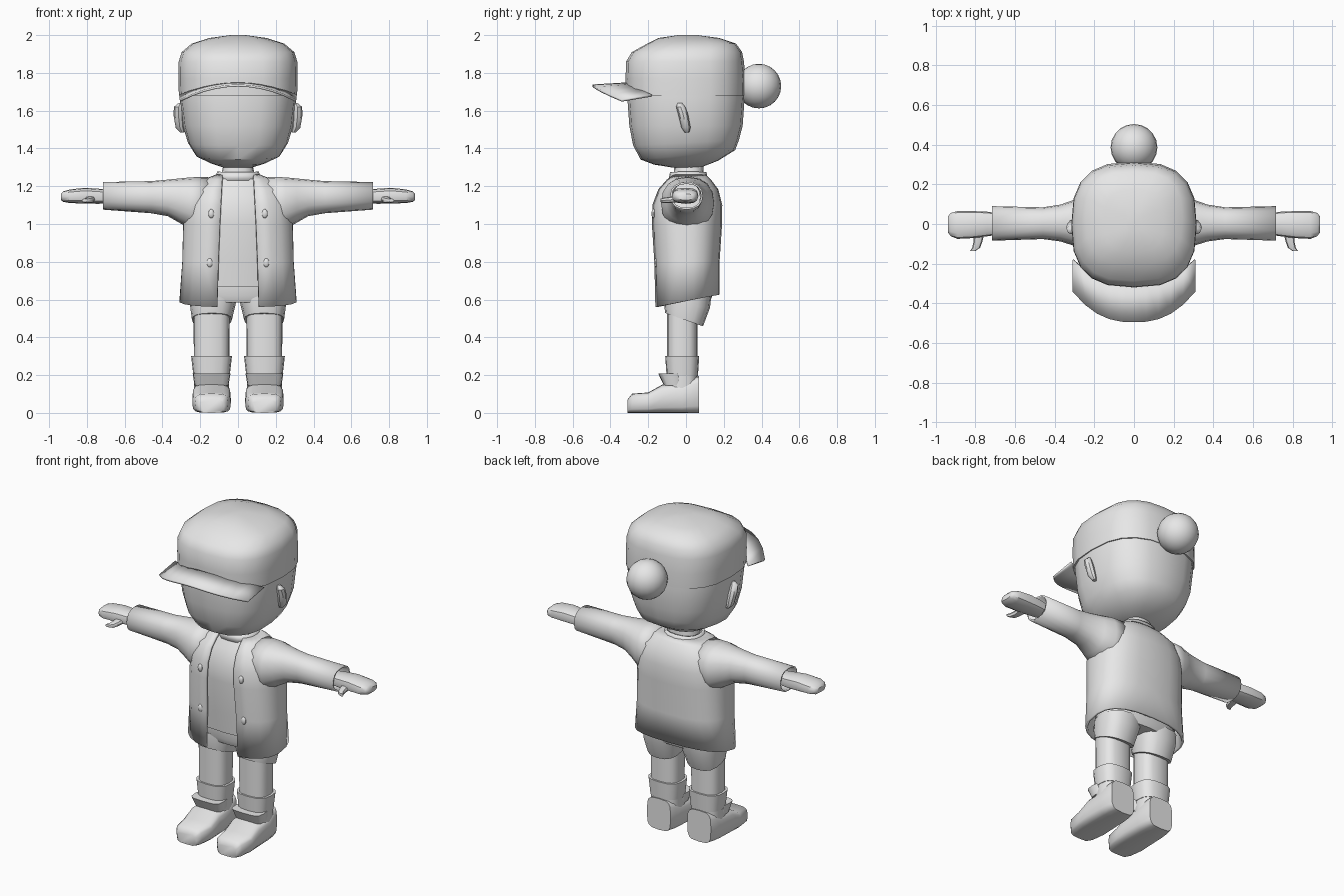
import bpy, bmesh
from math import sin, cos, pi, radians, copysign

if "Cube" in bpy.data.objects:
    bpy.data.objects.remove(bpy.data.objects["Cube"])

# One plain material for the whole figure
GREY = (0.8, 0.8, 0.8, 1)
grey = bpy.data.materials.new("plain_grey")
grey.use_nodes = True
grey.diffuse_color = GREY
grey.node_tree.nodes["Principled BSDF"].inputs["Base Color"].default_value = GREY


def finish(name, bm, mirror=False, thickness=0, angle=40, closed=True):
    """Turn a bmesh into a smooth shaded object."""
    if closed:
        bmesh.ops.recalc_face_normals(bm, faces=bm.faces)
    mesh = bpy.data.meshes.new(name)
    bm.to_mesh(mesh)
    bm.free()
    mesh.materials.append(grey)
    obj = bpy.data.objects.new(name, mesh)
    bpy.context.collection.objects.link(obj)
    bpy.ops.object.select_all(action='DESELECT')
    obj.select_set(True)
    bpy.context.view_layer.objects.active = obj
    bpy.ops.object.shade_smooth_by_angle(angle=radians(angle))
    if mirror:
        obj.modifiers.new("mirror", 'MIRROR')
    if thickness:
        solid = obj.modifiers.new("thickness", 'SOLIDIFY')
        solid.thickness = thickness
        solid.offset = 0
    return obj


def rounded(value, power):
    return copysign(abs(value) ** (2 / power), value)


def bridge(bm, rows, wrap):
    for low, high in zip(rows, rows[1:]):
        count = len(low)
        for i in range(count if wrap else count - 1):
            j = (i + 1) % count
            bm.faces.new((low[i], low[j], high[j], high[i]))


def loft(name, axis, rings, power=2.5, sides=16, caps=True, **options):
    """Skin rings (position, centre a, centre b, radius a, radius b, tilt)."""
    bm = bmesh.new()
    rows = []
    for pos, ca, cb, ra, rb, *tilt in rings:
        row = []
        for i in range(sides):
            t = 2 * pi * i / sides
            a = ca + ra * rounded(sin(t), power)
            b = cb - rb * rounded(cos(t), power)
            p = pos + (tilt[0] * b if tilt else 0)
            row.append(bm.verts.new({'x': (p, a, b), 'y': (a, p, b), 'z': (a, b, p)}[axis]))
        rows.append(row)
    bridge(bm, rows, True)
    if caps:
        bm.faces.new(rows[0])
        bm.faces.new(rows[-1])
    return finish(name, bm, **options)


def blob(name, centre, radii, segments=16, **options):
    bm = bmesh.new()
    bmesh.ops.create_uvsphere(bm, u_segments=segments, v_segments=segments // 2 + 2, radius=1)
    bmesh.ops.scale(bm, vec=radii, verts=bm.verts)
    bmesh.ops.translate(bm, vec=centre, verts=bm.verts)
    return finish(name, bm, **options)


# Head and neck
loft("head", 'z', [
    (1.3, 0, 0, .08, .08), (1.325, 0, 0, .15, .17, .06), (1.365, 0, .01, .225, .25, .1),
    (1.43, 0, 0, .265, .28, .05), (1.52, 0, 0, .292, .3), (1.66, 0, 0, .308, .31),
    (1.75, 0, 0, .305, .305)], power=2.6, sides=20)
loft("neck", 'z', [(1.17, 0, .01, .11, .09), (1.26, 0, .015, .09, .08),
                   (1.34, 0, .015, .07, .075)])
loft("ear", 'z', [
    (1.485, .295, .005, .012, .012), (1.51, .308, 0, .022, .024), (1.58, .316, -.015, .026, .026),
    (1.62, .315, -.028, .024, .024), (1.64, .305, -.032, .01, .012)],
    sides=8, power=2, mirror=True)

# Cap with peak and pompom
loft("cap_crown", 'z', [
    (1.68, 0, -.003, .313, .316), (1.77, 0, -.003, .316, .317), (1.86, 0, -.005, .314, .312),
    (1.91, 0, .005, .298, .292), (1.955, 0, .03, .245, .235), (1.985, 0, .015, .15, .16),
    (2, 0, .01, .04, .05)], power=2.7, sides=20)

bm = bmesh.new()
columns = [i / 5 for i in range(-5, 6)]
inner = [bm.verts.new((.307 * u, -.29 + .11 * abs(u) ** 3, 1.745 - .065 * u * u)) for u in columns]
outer = [bm.verts.new((.307 * u, -.495 + .155 * abs(u) ** 2.5, 1.733 - .08 * u * u)) for u in columns]
bridge(bm, [inner, outer], False)
finish("cap_peak", bm, thickness=.012)
blob("pompom", (0, .386, 1.73), (.118, .118, .118), 20)

# Shirt and collar under the jacket
loft("shirt", 'z', [
    (.67, 0, .005, .26, .14), (.8, 0, .005, .262, .152), (1, 0, .005, .262, .168),
    (1.1, 0, .005, .25, .165), (1.19, 0, .01, .21, .132), (1.265, 0, .012, .1, .08)])
loft("collar", 'z', [(1.23, 0, .012, .118, .1), (1.275, 0, .012, .105, .09)],
     caps=False, thickness=.012)

# Open jacket: half a body from the front edge to the spine, mirrored
bm = bmesh.new()
rows = []
POWER, STEPS = 2.6, 10
for z, cy, rx, ry, gap, tilt in [
        (.592, .005, .305, .165, .11, .2), (.8, .003, .29, .168, .103, .03),
        (1, .003, .285, .181, .095, 0), (1.1, .005, .275, .18, .09, 0),
        (1.18, .01, .24, .155, .086, 0), (1.23, .012, .18, .115, .083, 0),
        (1.255, .012, .115, .09, .08, 0)]:
    share = (gap / rx) ** (POWER / 2)
    start = next(t / 1000 for t in range(1600) if sin(t / 1000) >= share)
    row = []
    for i in range(STEPS + 1):
        t = start + (pi - start) * i / STEPS
        x = rx * rounded(sin(t), POWER) if i < STEPS else 0
        y = cy - ry * rounded(cos(t), POWER)
        row.append(bm.verts.new((x, y, z + tilt * y)))
    rows.append(row)
bridge(bm, rows, False)
finish("jacket_body", bm, mirror=True, thickness=.014, closed=False)

loft("sleeve", 'x', [
    (.16, .01, 1.11, .135, .135), (.25, .008, 1.11, .135, .132), (.31, .006, 1.124, .108, .112),
    (.37, .005, 1.138, .088, .092), (.46, .004, 1.142, .075, .08),
    (.715, .003, 1.149, .082, .068)], power=2.3, caps=False, mirror=True, thickness=.01)
for label, x, y, z in [("upper", .142, -.172, 1.055), ("lower", .15, -.158, .795)]:
    blob(label + "_button", (x, y, z), (.016, .011, .024), 10, mirror=True)

# Hands with thumbs
loft("hand", 'x', [
    (.66, 0, 1.145, .05, .035), (.74, 0, 1.147, .062, .04), (.81, -.003, 1.15, .068, .042),
    (.89, -.005, 1.147, .07, .036), (.925, -.003, 1.145, .058, .028),
    (.938, -.002, 1.143, .04, .016)], power=2.8, sides=12, mirror=True)
loft("thumb", 'y', [
    (-.135, .812, 1.125, .014, .009), (-.12, .796, 1.125, .02, .014),
    (-.09, .787, 1.127, .022, .016), (-.03, .78, 1.135, .03, .018)], sides=8, mirror=True)

# Shorts
loft("shorts_hips", 'z', [(.585, 0, .01, .235, .115), (.62, 0, .01, .255, .13),
                          (.69, 0, .01, .25, .13)])
loft("shorts_leg", 'z', [
    (.625, .128, .01, .126, .125), (.57, .134, .005, .12, .122, -.1),
    (.49, .138, -.01, .106, .1, -.35)], mirror=True)

# Legs, socks and shoes
loft("leg", 'z', [(.12, .14, -.02, .092, .08), (.55, .14, -.02, .096, .08)],
     power=2.8, mirror=True)
loft("sock_cuff", 'z', [(.195, .14, -.02, .096, .083), (.3, .14, -.02, .108, .09)],
     power=2.8, mirror=True)
loft("shoe_tongue", 'z', [(.145, .14, -.065, .09, .052), (.208, .14, -.085, .1, .062)],
     power=4, mirror=True)
loft("shoe", 'y', [
    (-.31, .14, .035, .065, .035), (-.285, .14, .051, .088, .051), (-.2, .14, .054, .102, .054),
    (-.125, .14, .075, .102, .075), (-.02, .14, .079, .098, .079),
    (.03, .14, .092, .094, .092), (.07, .14, .098, .082, .098)],
    power=4, mirror=True, angle=50)
